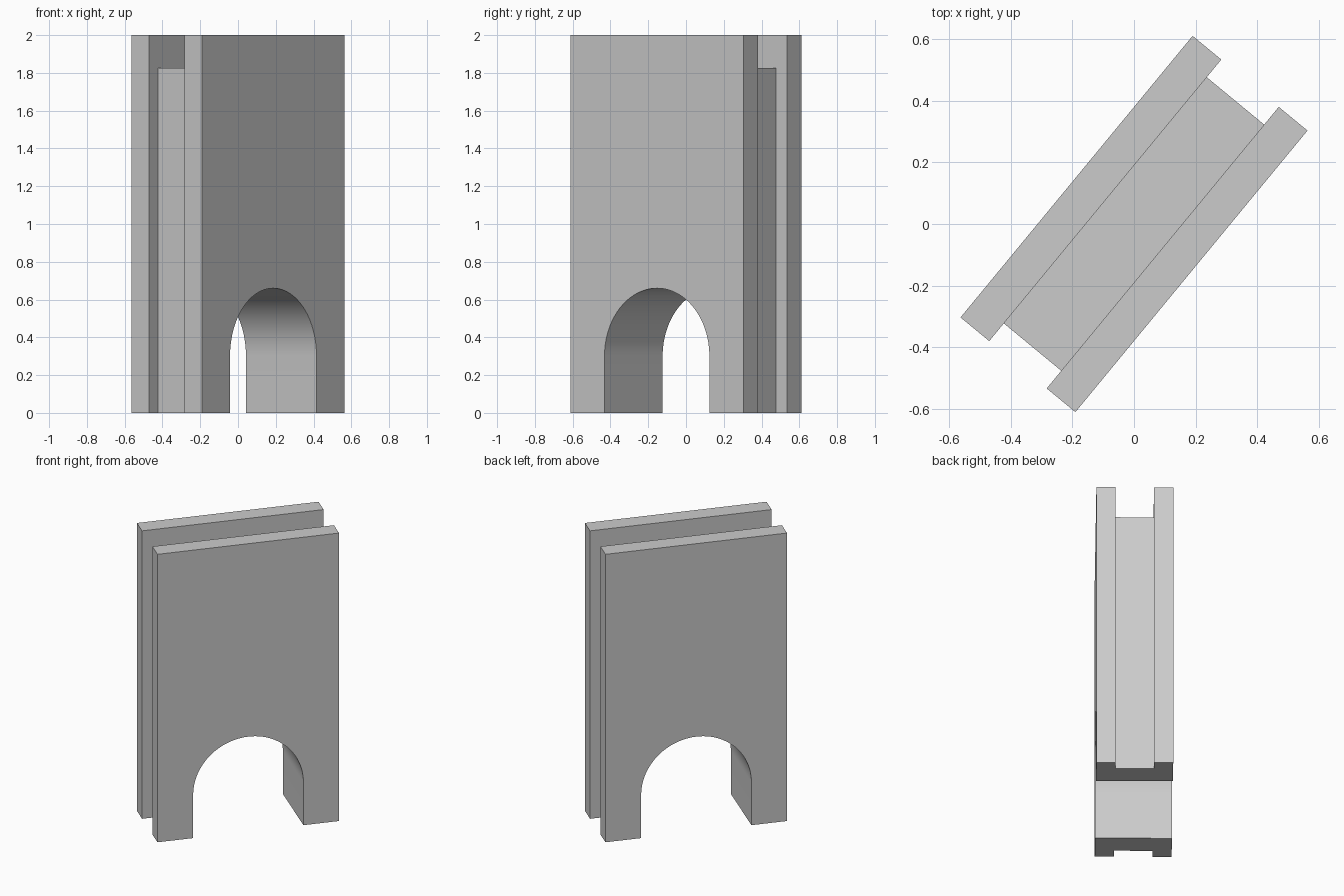
import bpy, bmesh, math
from mathutils import Matrix

if "Cube" in bpy.data.objects:
    bpy.data.objects.remove(bpy.data.objects["Cube"])

LENGTH, DEPTH, HEIGHT = 1.186, 0.484, 2.0    # whole block
CORE_LENGTH, CORE_DEPTH, CORE_TOP = 1.037, 0.242, 1.825
ARCH_R, SPRING = 0.36, 0.30
TURN = Matrix.Rotation(math.radians(50.5), 4, 'Z')

grey = bpy.data.materials.new("plain grey")
grey.diffuse_color = (0.6, 0.6, 0.6, 1)
grey.use_nodes = True
grey.node_tree.nodes["Principled BSDF"].inputs["Base Color"].default_value = grey.diffuse_color


def prism(name, outline, depth):
    """Extrude an x-z outline along y, then turn it about the z axis."""
    bm = bmesh.new()
    face = bm.faces.new([bm.verts.new((x, -depth / 2, z)) for x, z in outline])
    ext = bmesh.ops.extrude_face_region(bm, geom=[face])
    moved = [g for g in ext["geom"] if isinstance(g, bmesh.types.BMVert)]
    bmesh.ops.translate(bm, verts=moved, vec=(0, depth, 0))
    bmesh.ops.recalc_face_normals(bm, faces=bm.faces)
    mesh = bpy.data.meshes.new(name)
    bm.to_mesh(mesh)
    bm.free()
    mesh.transform(TURN)
    mesh.materials.append(grey)
    obj = bpy.data.objects.new(name, mesh)
    bpy.context.collection.objects.link(obj)
    return obj


def rect(x0, x1, z0, z1):
    return [(x0, z0), (x1, z0), (x1, z1), (x0, z1)]


# Solid block that becomes two plates joined by a recessed core
wall = prism("arched_double_wall", rect(-LENGTH / 2, LENGTH / 2, 0, HEIGHT), DEPTH)

# Grooves round the top and both ends, leaving the core between the plates
c = CORE_LENGTH / 2
groove = [(-c, -0.2), (-c, CORE_TOP), (c, CORE_TOP), (c, -0.2),
          (1, -0.2), (1, 2.2), (-1, 2.2), (-1, -0.2)]

# Round-headed doorway through the full depth
steps = 48
arch = [(-ARCH_R, -0.2)]
arch += [(-ARCH_R * math.cos(math.pi * i / steps),
          SPRING + ARCH_R * math.sin(math.pi * i / steps)) for i in range(steps + 1)]
arch += [(ARCH_R, -0.2)]

cutters = [prism("groove_cutter", groove, CORE_DEPTH),
           prism("doorway_cutter", arch, 1.0)]

bpy.context.view_layer.objects.active = wall
wall.select_set(True)
for cutter in cutters:
    mod = wall.modifiers.new(cutter.name, 'BOOLEAN')
    mod.operation = 'DIFFERENCE'
    mod.solver = 'EXACT'
    mod.object = cutter
    bpy.ops.object.modifier_apply(modifier=mod.name)
    bpy.data.objects.remove(cutter)

bpy.ops.object.shade_smooth_by_angle(angle=math.radians(30))
